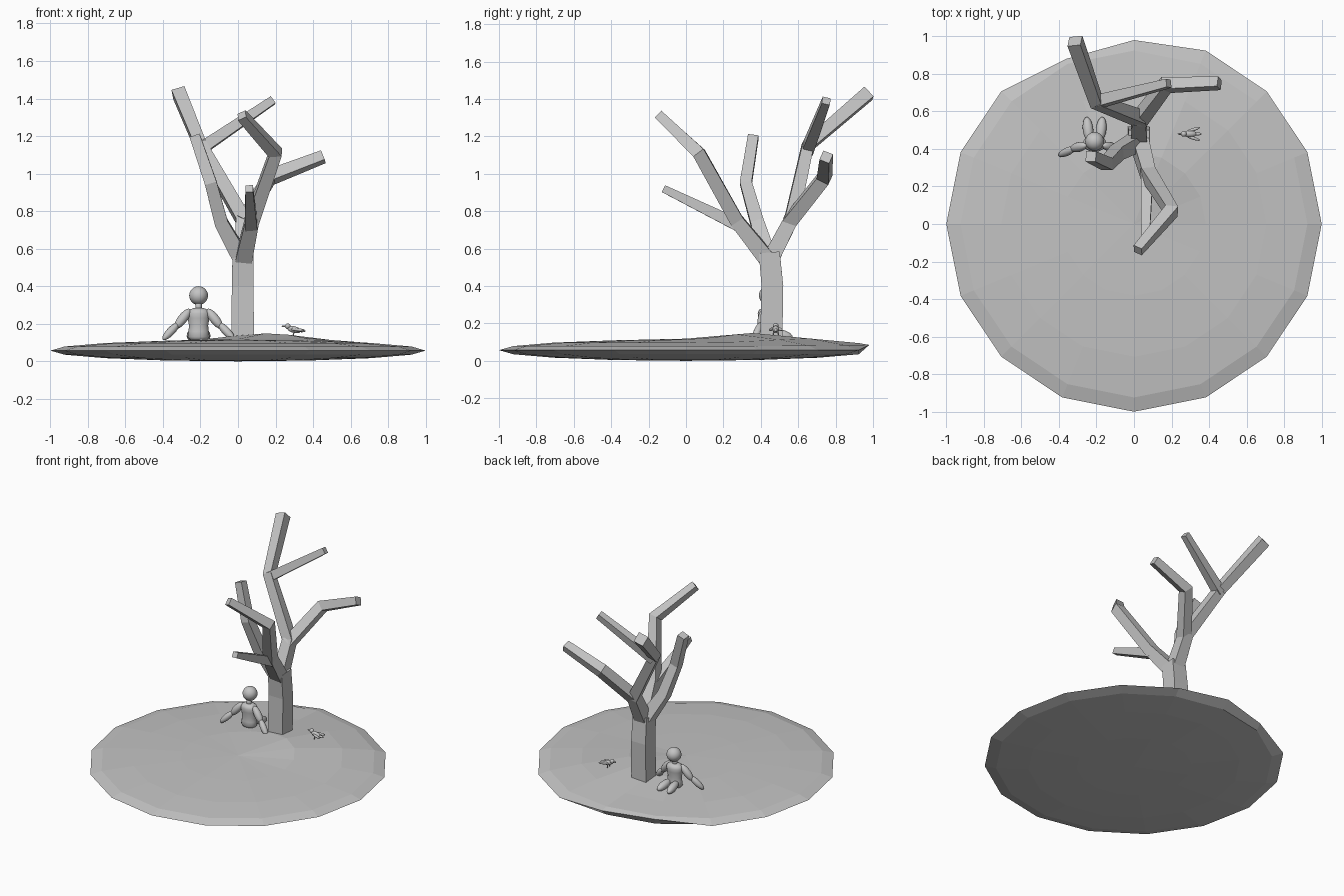
import bpy, bmesh, math
from mathutils import Vector, Matrix

if "Cube" in bpy.data.objects:
    bpy.data.objects.remove(bpy.data.objects["Cube"])

mat = bpy.data.materials.new("light_grey")
mat.diffuse_color = (0.55, 0.55, 0.55, 1)
mat.use_nodes = True
mat.node_tree.nodes["Principled BSDF"].inputs["Base Color"].default_value = mat.diffuse_color


def finish(bm, name, smooth=False):
    bmesh.ops.recalc_face_normals(bm, faces=bm.faces)
    for f in bm.faces:
        f.smooth = smooth
    me = bpy.data.meshes.new(name)
    bm.to_mesh(me)
    bm.free()
    me.materials.append(mat)
    ob = bpy.data.objects.new(name, me)
    bpy.context.collection.objects.link(ob)
    return ob


def limb(name, points, radii):
    """Square-section sweep along a path, with the frame carried along."""
    bm = bmesh.new()
    pts = [Vector(p) for p in points]
    n = len(pts)
    prev, u, v = Vector((0, 0, 1)), Vector((1, 0, 0)), Vector((0, 1, 0))
    rings = []
    for i, p in enumerate(pts):
        d = Vector()
        if i > 0:
            d += (p - pts[i - 1]).normalized()
        if i < n - 1:
            d += (pts[i + 1] - p).normalized()
        d.normalize()
        q = prev.rotation_difference(d)
        u, v, prev = q @ u, q @ v, d
        rings.append([bm.verts.new(p + radii[i] * (a * u + b * v))
                      for a, b in ((-1, -1), (1, -1), (1, 1), (-1, 1))])
    for r0, r1 in zip(rings, rings[1:]):
        for k in range(4):
            bm.faces.new((r0[k], r0[(k + 1) % 4], r1[(k + 1) % 4], r1[k]))
    bm.faces.new(rings[0])
    bm.faces.new(rings[-1])
    return finish(bm, name)


def ellipsoid(name, a, b, r, r2=None, seg=16, rings=10):
    """Ellipsoid whose long axis runs from a to b."""
    a, b = Vector(a), Vector(b)
    d = b - a
    rot = d.to_track_quat('Z', 'Y').to_matrix().to_4x4()
    m = Matrix.Translation((a + b) / 2) @ rot @ Matrix.Diagonal((r, r2 or r, d.length / 2, 1))
    bm = bmesh.new()
    bmesh.ops.create_uvsphere(bm, u_segments=seg, v_segments=rings, radius=1, matrix=m)
    return finish(bm, name, True)


def lathe(name, profile, centre, ysq, seg=16):
    bm = bmesh.new()
    rings = []
    for r, z in profile:
        rings.append([bm.verts.new((centre[0] + r * math.cos(t), centre[1] + ysq * r * math.sin(t), z))
                      for t in (2 * math.pi * k / seg for k in range(seg))])
    for r0, r1 in zip(rings, rings[1:]):
        for k in range(seg):
            bm.faces.new((r0[k], r0[(k + 1) % seg], r1[(k + 1) % seg], r1[k]))
    bm.faces.new(rings[0])
    bm.faces.new(rings[-1])
    return finish(bm, name, True)


# ground: squashed sphere with a low mound by the tree and a chipped back rim
H = 0.057
bm = bmesh.new()
bmesh.ops.create_uvsphere(bm, u_segments=16, v_segments=8, radius=1)
for vert in bm.verts:
    x, y, z = vert.co
    lift = 0
    if z > 0.1:
        lift = 0.042 * math.exp(-((x - 0.2) ** 2 + (y - 0.42) ** 2) / (2 * 0.22 ** 2))
    vert.co.z = H + H * z + lift
    if abs(z) < 0.1 and y > 0.9:
        if abs(x) < 0.1:
            vert.co = (0, 0.98, 0.085)
        elif x < 0:
            vert.co = (-0.36, 0.88, 0.08)
    elif 0.1 < z < 0.5 and y > 0.8 and x < 0.1:
        vert.co.z += 0.014
finish(bm, "ground")

# trunk
limb("trunk", [(.025, .455, .09), (.025, .462, .4), (.027, .445, .58)], [.06, .058, .056])
crotch = (.027, .445, .53)

# front bough with two branches
fork_a = (.075, .27, .75)
limb("front_bough", [crotch, fork_a, (.2, .07, 1.11), (.02, -.14, 1.31)],
     [.045, .037, .034, .025])
limb("front_low_branch", [(.07, .29, .72), (.06, -.12, .92)], [.034, .02])

# back bough, splitting left and right
fork_b = (.025, .565, .76)
limb("back_bough", [crotch, fork_b, (-.2, .65, 1.15), (-.315, .975, 1.43)],
     [.045, .038, .032, .036])
limb("back_upper_branch", [(-.2, .65, 1.13), (.185, .75, 1.39)], [.032, .022])
limb("back_right_branch", [(.025, .55, .74), (.17, .74, .98), (.455, .75, 1.09)],
     [.037, .035, .028])

# left bough
limb("left_bough", [crotch, (-.09, .38, .74), (-.145, .32, .95), (-.23, .36, 1.2)],
     [.045, .036, .032, .028])

# seated figure, facing the back
cx, cy = -.21, .43
ellipsoid("head", (cx, cy + .01, .30), (cx, cy + .01, .40), .05, seg=24, rings=14)
lathe("neck", [(.018, .26), (.017, .32)], (cx, cy), 1)
lathe("torso", [(.04, .11), (.058, .13), (.054, .16), (.051, .19), (.058, .23),
                (.062, .255), (.053, .273), (.028, .283)], (cx, cy), .75)
for s, side in ((-1, "left"), (1, "right")):
    ellipsoid(side + "_upper_arm", (cx + s * .045, cy - .01, .278),
              (cx + s * .125, cy - .03, .175), .026)
    ellipsoid(side + "_forearm", (cx + s * .105, cy - .025, .205),
              (cx + s * .19, cy - .065, .115), .022)
    ellipsoid(side + "_leg", (cx + s * .028, cy + .01, .155),
              (cx + s * .042, cy + .14, .125), .028)

# small bird, facing left
by = .48
ellipsoid("bird_body", (.262, by, .178), (.335, by, .16), .018)
ellipsoid("bird_head", (.25, by, .187), (.28, by, .187), .015)
ellipsoid("bird_beak", (.232, by, .186), (.258, by, .187), .005, seg=8, rings=6)
ellipsoid("bird_tail", (.315, by, .165), (.36, by, .162), .009, seg=10, rings=6)
for s, side in ((-1, "left"), (1, "right")):
    ellipsoid(side + "_bird_wing", (.28, by + s * .012, .172),
              (.352, by + s * .034, .165), .009, seg=10, rings=6)
    ellipsoid(side + "_bird_leg", (.298, by + s * .01, .165),
              (.294, by + s * .014, .135), .004, seg=8, rings=6)
